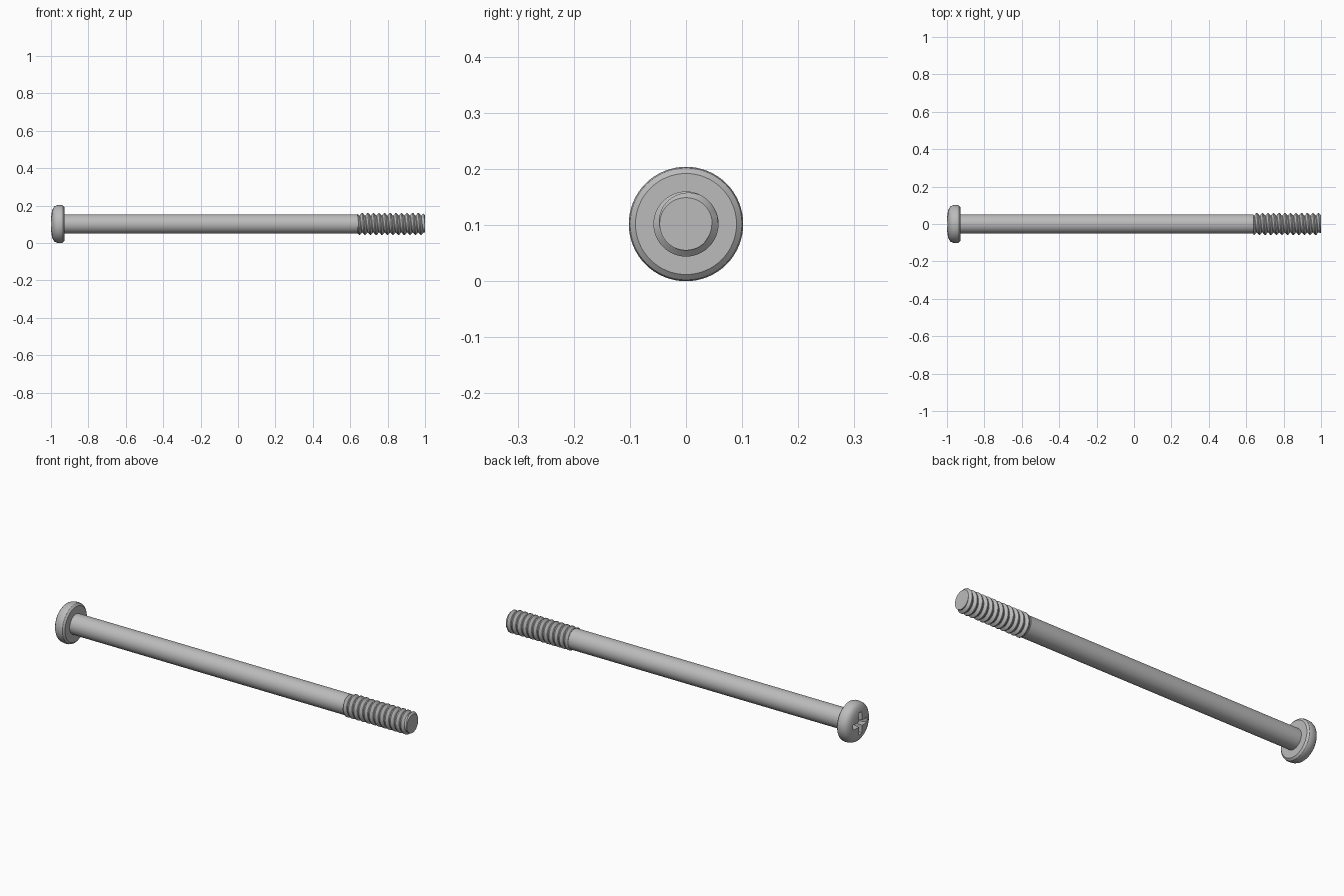
import bpy, bmesh, math

if "Cube" in bpy.data.objects:
    bpy.data.objects.remove(bpy.data.objects["Cube"])

Z = 0.102          # height of the screw axis
steel = bpy.data.materials.new("steel_grey")
steel.diffuse_color = (0.5, 0.5, 0.5, 1)
steel.use_nodes = True
steel.node_tree.nodes["Principled BSDF"].inputs["Base Color"].default_value = steel.diffuse_color


def finish(bm, name, angle=30):
    bmesh.ops.recalc_face_normals(bm, faces=bm.faces)
    me = bpy.data.meshes.new(name)
    bm.to_mesh(me)
    bm.free()
    ob = bpy.data.objects.new(name, me)
    bpy.context.collection.objects.link(ob)
    ob.location.z = Z
    me.materials.append(steel)
    smooth(ob, angle)
    return ob


def smooth(ob, angle=30):
    bpy.ops.object.select_all(action='DESELECT')
    ob.select_set(True)
    bpy.context.view_layer.objects.active = ob
    bpy.ops.object.shade_smooth_by_angle(angle=math.radians(angle))


def lathe(name, profile, steps=64):
    """Spin (x, radius) points around the x axis; ends are on the axis."""
    bm = bmesh.new()
    vs = [bm.verts.new((x, 0, r)) for x, r in profile]
    es = [bm.edges.new(p) for p in zip(vs, vs[1:])]
    bmesh.ops.spin(bm, geom=vs + es, cent=(0, 0, 0), axis=(1, 0, 0),
                   angle=2 * math.pi, steps=steps, use_duplicate=False)
    bmesh.ops.remove_doubles(bm, verts=bm.verts, dist=1e-5)
    return finish(bm, name)


# plain shaft
lathe("shaft", [(-0.94, 0), (-0.94, 0.052), (0.64, 0.052), (0.64, 0)])

# pan head: chamfered underside, rounded rim, gently domed top
head = lathe("head", [(-0.928, 0), (-0.928, 0.09), (-0.936, 0.0995), (-0.945, 0.102),
                      (-0.957, 0.102), (-0.969, 0.100), (-0.980, 0.095),
                      (-0.988, 0.086), (-0.994, 0.072), (-0.998, 0.05),
                      (-1.0, 0.025), (-1.0, 0)])

# tapered cross recess cut into the head
bm = bmesh.new()
rings = []
for x, arm, w in ((-1.01, 0.066, 0.014), (-0.95, 0.026, 0.008)):
    ring = []
    for k in range(4):
        c, s = math.cos(k * math.pi / 2), math.sin(k * math.pi / 2)
        for a, b in ((arm, -w), (arm, w), (w, w)):
            ring.append(bm.verts.new((x, a * c - b * s, a * s + b * c)))
    rings.append(ring)
    bm.faces.new(ring)
for i in range(12):
    j = (i + 1) % 12
    bm.faces.new((rings[0][i], rings[0][j], rings[1][j], rings[1][i]))
cutter = finish(bm, "recess_cutter")
mod = head.modifiers.new("recess", 'BOOLEAN')
mod.object, mod.operation, mod.solver = cutter, 'DIFFERENCE', 'EXACT'
smooth(head)
bpy.ops.object.modifier_apply(modifier=mod.name)
bpy.data.objects.remove(cutter)
smooth(head)

# helical thread, trimmed flat at both ends
P, ROOT, CREST, N = 0.03, 0.046, 0.058, 48
tooth = [(0, ROOT), (0.1, ROOT), (0.46, CREST), (0.64, CREST), (1, ROOT)]
bm = bmesh.new()
rows = []
for i in range(16 * N + 1):
    t = 2 * math.pi * i / N
    rows.append([bm.verts.new((0.58 + P * (i / N + u), r * math.cos(t), r * math.sin(t)))
                 for u, r in tooth])
for a, b in zip(rows, rows[1:]):
    for k in range(len(tooth) - 1):
        bm.faces.new((a[k], a[k + 1], b[k + 1], b[k]))
bmesh.ops.remove_doubles(bm, verts=bm.verts, dist=1e-5)
for x, d in ((0.64, -1), (1.0, 1)):
    cut = bmesh.ops.bisect_plane(bm, geom=bm.verts[:] + bm.edges[:] + bm.faces[:], dist=1e-6,
                                 plane_co=(x, 0, 0), plane_no=(d, 0, 0), clear_outer=True)
    edges = [e for e in cut["geom_cut"] if isinstance(e, bmesh.types.BMEdge)]
    bmesh.ops.holes_fill(bm, edges=edges, sides=0)
# chamfer the tip
for v in bm.verts:
    r, limit = math.hypot(v.co.y, v.co.z), 0.047 + (1.0 - v.co.x)
    if r > limit:
        v.co.y *= limit / r
        v.co.z *= limit / r
finish(bm, "thread", 25)
